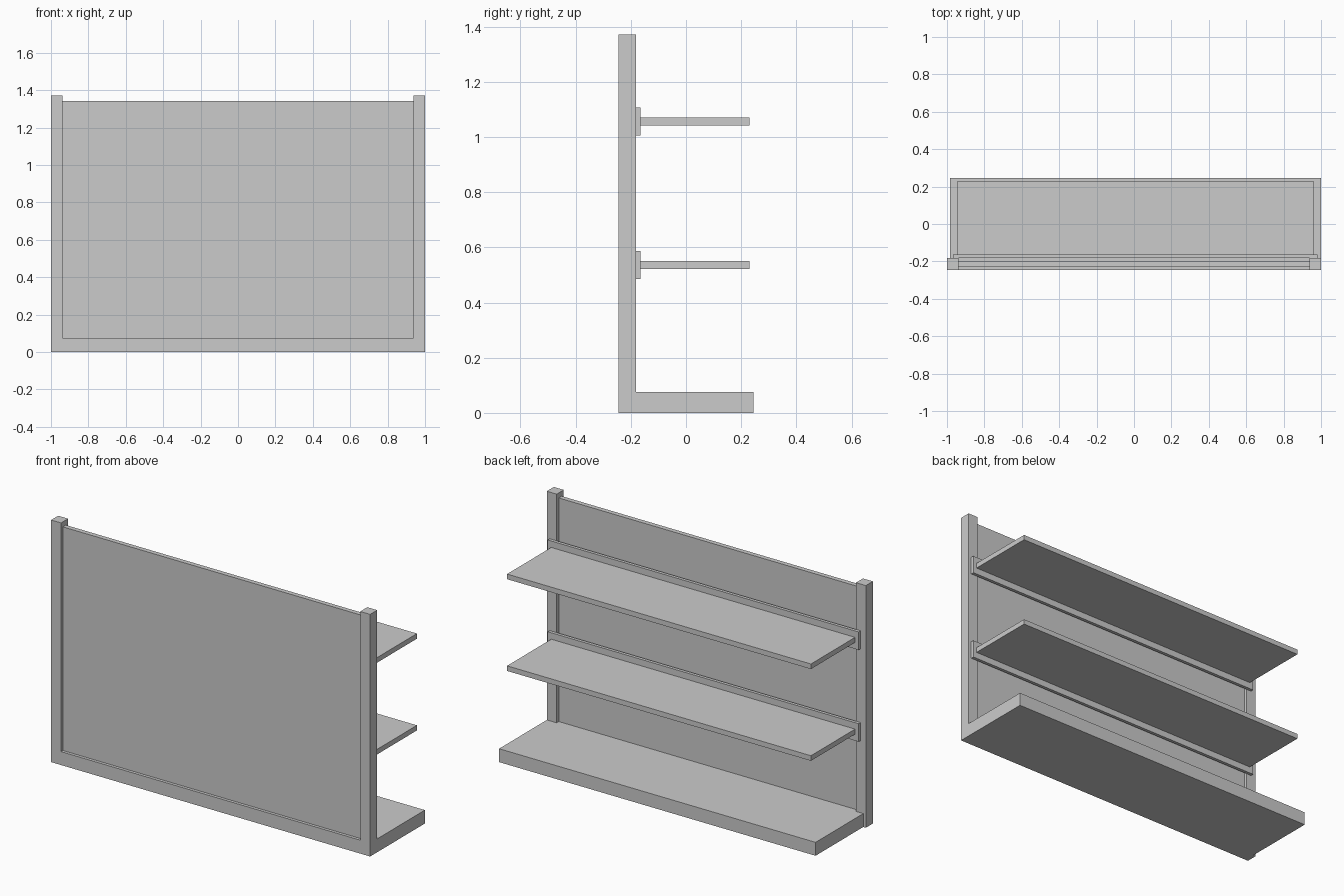
import bpy
import bmesh

if "Cube" in bpy.data.objects:
    bpy.data.objects.remove(bpy.data.objects["Cube"])


def box(name, x, y, z):
    """Axis-aligned box from (min, max) ranges, origin at its centre."""
    ranges = (x, y, z)
    size = [b - a for a, b in ranges]
    mesh = bpy.data.meshes.new(name)
    bm = bmesh.new()
    bmesh.ops.create_cube(bm, size=1)
    bmesh.ops.scale(bm, vec=size, verts=bm.verts)
    bm.to_mesh(mesh)
    bm.free()
    obj = bpy.data.objects.new(name, mesh)
    obj.location = [(a + b) / 2 for a, b in ranges]
    bpy.context.collection.objects.link(obj)
    return obj


FRONT, POST_BACK, RAIL_BACK = -0.245, -0.182, -0.164

# Upright posts
box("left_post", (-1.0, -0.938), (FRONT, POST_BACK), (0, 1.372))
box("right_post", (0.938, 1.0), (FRONT, POST_BACK), (0, 1.372))

# Base plinth, slightly inset on the left
box("base", (-0.984, 1.0), (FRONT, 0.245), (0, 0.076))

# Panel recessed between the posts, resting on the base
box("back_panel", (-0.938, 0.938), (-0.228, -0.201), (0.076, 1.343))

# Shelves, each fixed to a mounting rail on the posts
for label, z in (("lower", 0.5365), ("upper", 1.0565)):
    box(label + "_rail", (-0.968, 0.982), (POST_BACK, RAIL_BACK), (z - 0.051, z + 0.051))
    box(label + "_shelf", (-0.945, 0.96), (RAIL_BACK, 0.231), (z - 0.0145, z + 0.0145))
